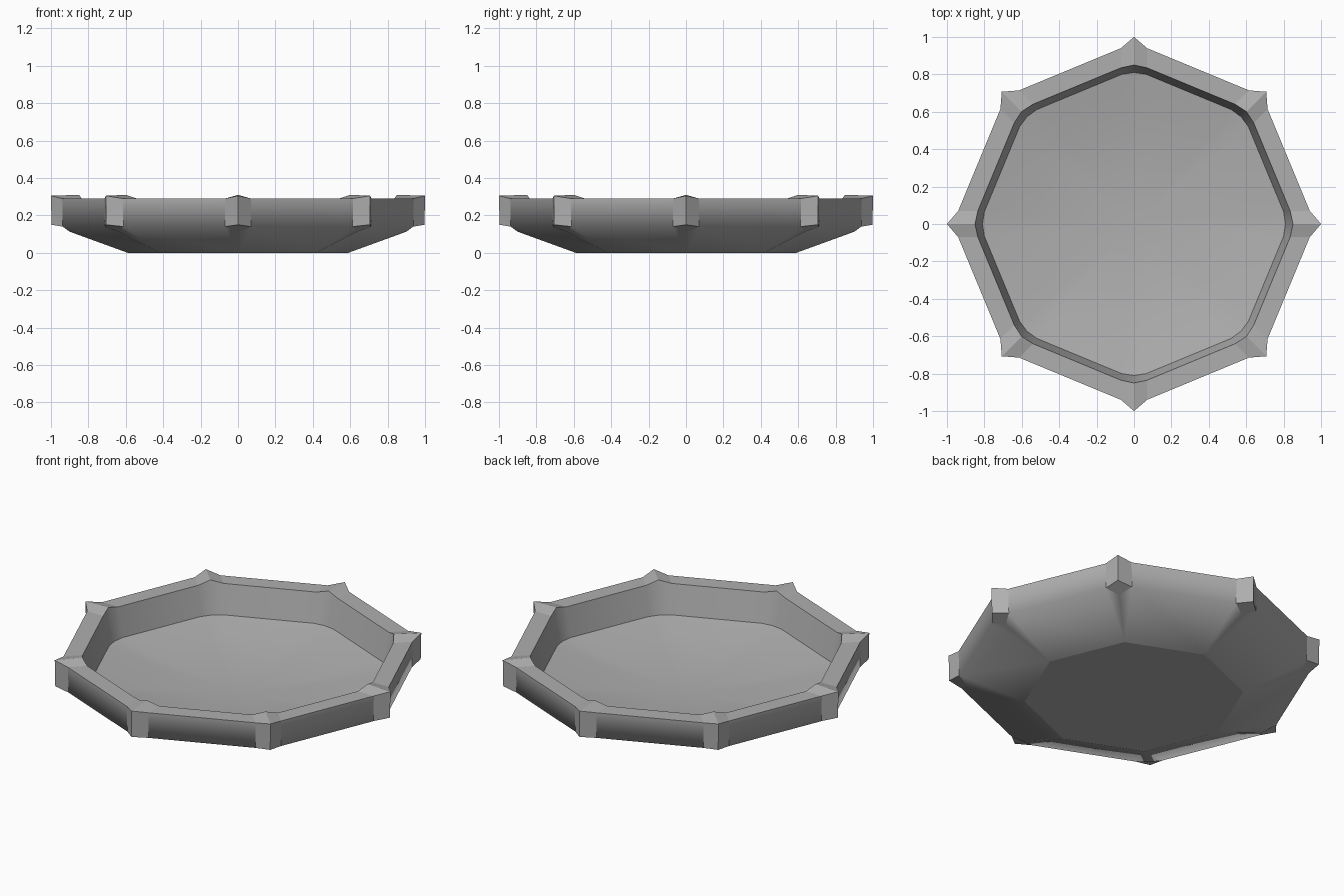
import bpy, bmesh
from math import sin, cos, pi

if "Cube" in bpy.data.objects:
    bpy.data.objects.remove(bpy.data.objects["Cube"])

bm = bmesh.new()
N = 8
group = {}  # face -> shading group; edges between groups stay sharp


def ring(points):
    """Repeat (radial, sideways, z) points around the eight corners."""
    out = []
    for i in range(N):
        a = i * 2 * pi / N
        for r, s, z in points:
            out.append(bm.verts.new((r * cos(a) - s * sin(a), r * sin(a) + s * cos(a), z)))
    return out


def face(verts, name):
    group[bm.faces.new(verts)] = name


# Three points per corner: post side, post tip, post side
outer_low = ring([(0.937, -0.07, 0.14), (0.997, 0, 0.15), (0.937, 0.07, 0.14)])
outer_top = ring([(0.94, -0.07, 0.29), (1.0, 0, 0.305), (0.94, 0.07, 0.29)])
inner_top = ring([(0.835, -0.07, 0.29), (0.85, 0, 0.31), (0.835, 0.07, 0.29)])
post_foot = ring([(0.90, 0, 0.113)])
base = ring([(0.59, 0, 0)])

# Dished floor: parabolic rings shrinking to the centre
FLOOR_Z, DEPTH = 0.12, 0.08
floor = []
for t in (1, 0.75, 0.5, 0.25):
    z = FLOOR_Z - DEPTH * (1 - t * t)
    floor.append(ring([(0.80 * t, -0.065 * t, z), (0.81 * t, 0, z), (0.80 * t, 0.065 * t, z)]))
centre = bm.verts.new((0, 0, FLOOR_Z - DEPTH))

M = 3 * N
for k in range(M):
    j = (k + 1) % M
    is_wall = k % 3 == 2
    # Outer wall and corner posts
    face([outer_low[k], outer_low[j], outer_top[j], outer_top[k]],
         "shell" if is_wall else "post%d" % k)
    # Rim with ridged post tops
    face([outer_top[k], outer_top[j], inner_top[j], inner_top[k]],
         "rim" if is_wall else "cap%d" % k)
    # Inner wall
    face([inner_top[k], inner_top[j], floor[0][j], floor[0][k]], "inside")
    # Floor
    for big, small in zip(floor, floor[1:]):
        face([big[k], big[j], small[j], small[k]], "floor")
    face([floor[-1][k], floor[-1][j], centre], "floor")

for i in range(N):
    n = (i + 1) % N
    a, t, b = outer_low[3 * i:3 * i + 3]
    # Underside of the post, and the sloping bowl
    face([a, t, b, post_foot[i]], "foot%d" % i)
    face([a, post_foot[i], base[i]], "shell")
    face([post_foot[i], b, base[i]], "shell")
    face([b, outer_low[3 * n], base[n], base[i]], "shell")

# Base
face(base, "base")

bmesh.ops.recalc_face_normals(bm, faces=bm.faces)
for f in bm.faces:
    f.smooth = True
for e in bm.edges:
    e.smooth = len({group[f] for f in e.link_faces}) == 1

mesh = bpy.data.meshes.new("octagonal_tray")
bm.to_mesh(mesh)
bm.free()
tray = bpy.data.objects.new("octagonal_tray", mesh)
bpy.context.collection.objects.link(tray)

# Dark grey finish
grey = bpy.data.materials.new("dark_grey")
grey.diffuse_color = (0.43, 0.43, 0.43, 1)
grey.use_nodes = True
grey.node_tree.nodes["Principled BSDF"].inputs["Base Color"].default_value = grey.diffuse_color
mesh.materials.append(grey)
